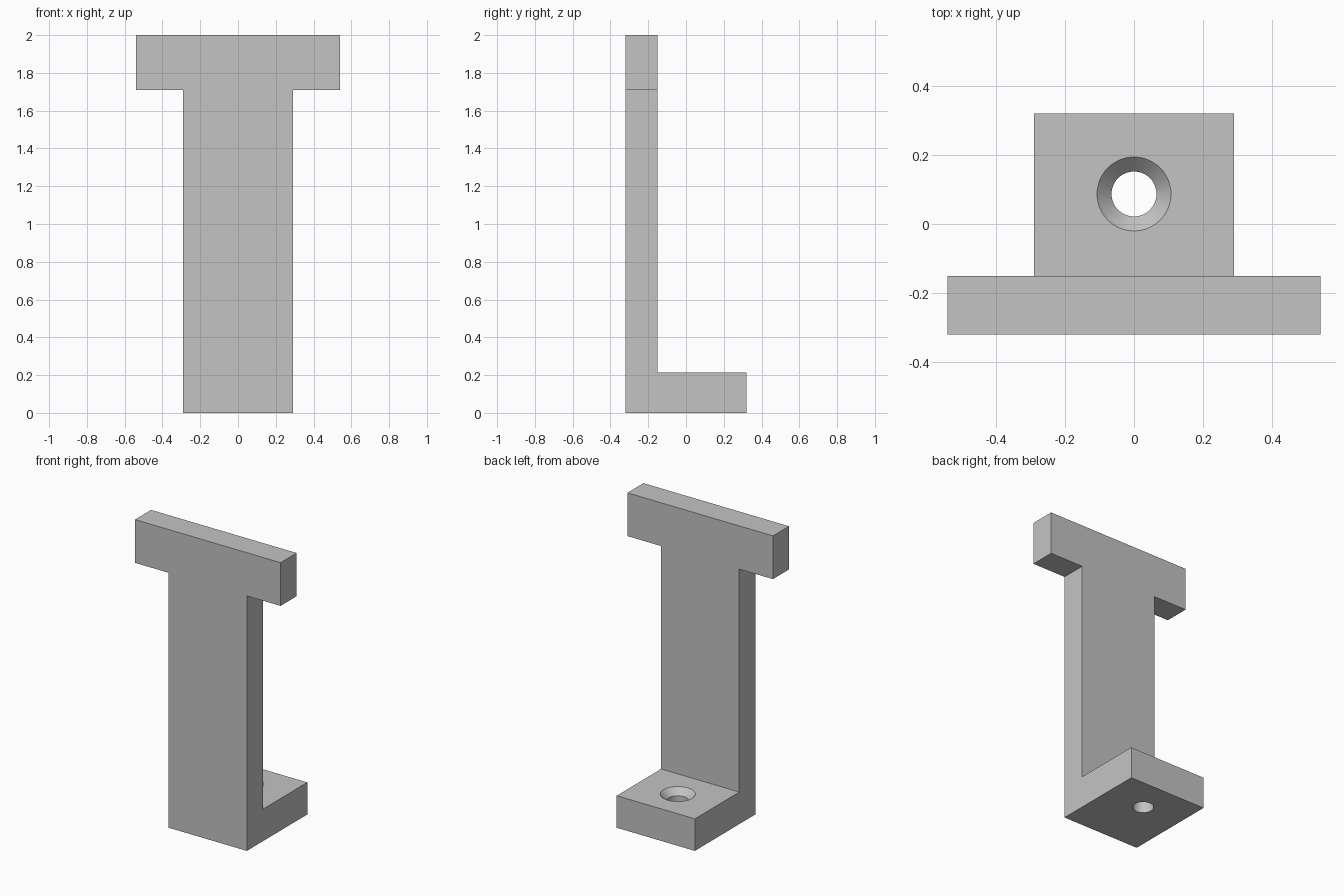
import bpy, bmesh, math
from mathutils import Vector

cube = bpy.data.objects.get("Cube")
if cube:
    bpy.data.objects.remove(cube, do_unlink=True)

# Single grey material
grey = bpy.data.materials.new("plain_grey")
grey.use_nodes = True
colour = (0.55, 0.55, 0.55, 1)
grey.diffuse_color = colour
grey.node_tree.nodes["Principled BSDF"].inputs["Base Color"].default_value = colour


def new_object(name, bm):
    bmesh.ops.recalc_face_normals(bm, faces=bm.faces)
    mesh = bpy.data.meshes.new(name)
    bm.to_mesh(mesh)
    bm.free()
    mesh.materials.append(grey)
    obj = bpy.data.objects.new(name, mesh)
    bpy.context.collection.objects.link(obj)
    return obj


def extrude_outline(name, points, direction):
    """Extrude a closed outline along a direction."""
    bm = bmesh.new()
    face = bm.faces.new([bm.verts.new(p) for p in points])
    ext = bmesh.ops.extrude_face_region(bm, geom=[face])
    moved = [v for v in ext["geom"] if isinstance(v, bmesh.types.BMVert)]
    bmesh.ops.translate(bm, verts=moved, vec=Vector(direction))
    return new_object(name, bm)


def cut(target, tool, operation):
    """Apply a boolean and remove its tool."""
    tool.hide_render = True
    mod = target.modifiers.new(operation.title(), "BOOLEAN")
    mod.operation, mod.solver, mod.object = operation, "EXACT", tool
    bpy.ops.object.select_all(action="DESELECT")
    bpy.context.view_layer.objects.active = target
    target.select_set(True)
    bpy.ops.object.modifier_apply(modifier=mod.name)
    bpy.data.objects.remove(tool, do_unlink=True)


# Bracket: L-shaped side profile trimmed by a T-shaped front profile
front, wall, back = -0.32, -0.15, 0.32
foot_top, head_bottom, top = 0.215, 1.71, 2.0
column, head = 0.29, 0.54

side = [(front, 0), (back, 0), (back, foot_top), (wall, foot_top), (wall, top), (front, top)]
bracket = extrude_outline("bracket", [(-1, y, z) for y, z in side], (2, 0, 0))

half = [(column, -1), (column, head_bottom), (head, head_bottom), (head, top + 1)]
tee = half + [(-x, z) for x, z in reversed(half)]
cut(bracket, extrude_outline("tee_cutter", [(x, -1, z) for x, z in tee], (0, 2, 0)), "INTERSECT")

# Countersunk screw hole through the foot
hole_r, sink_r, hole_y = 0.065, 0.107, 0.087
slope = sink_r - hole_r
profile = [(hole_r, -0.1), (hole_r, foot_top - slope), (sink_r, foot_top), (sink_r, foot_top + 0.1)]
sides = 64
bm = bmesh.new()
rings = []
for r, z in profile:
    rings.append([bm.verts.new((r * math.cos(math.tau * i / sides),
                                hole_y + r * math.sin(math.tau * i / sides), z))
                  for i in range(sides)])
for low, high in zip(rings, rings[1:]):
    for i in range(sides):
        j = (i + 1) % sides
        bm.faces.new((low[i], low[j], high[j], high[i]))
bm.faces.new(rings[0])
bm.faces.new(rings[-1])
cut(bracket, new_object("hole_cutter", bm), "DIFFERENCE")

bpy.ops.object.shade_smooth_by_angle(angle=math.radians(30))
